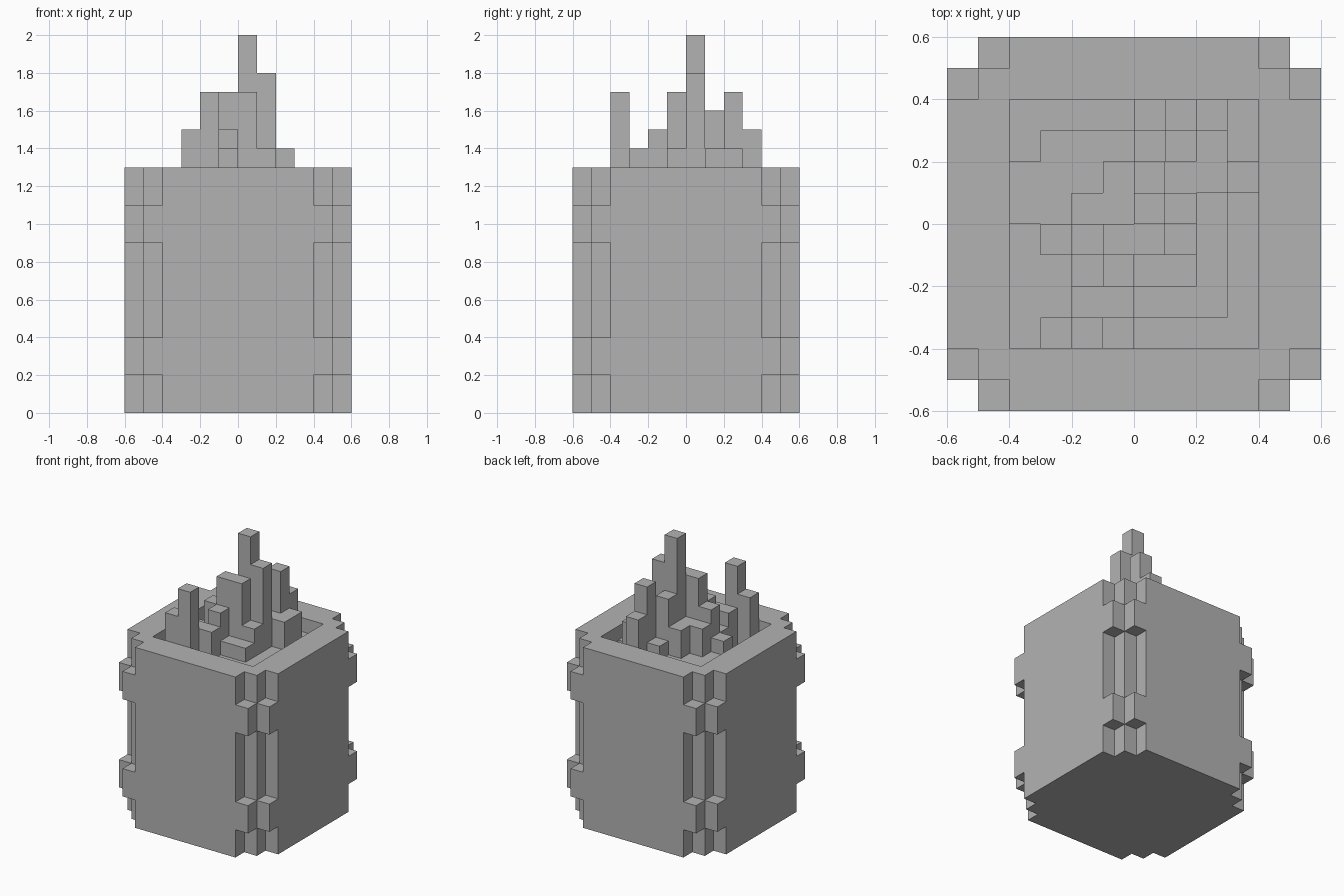
import bpy, bmesh
from mathutils import Matrix

old = bpy.data.objects.get("Cube")
if old:
    bpy.data.objects.remove(old, do_unlink=True)

stone = bpy.data.materials.new("grey stone")
stone.use_nodes = True
grey = (0.45, 0.45, 0.45, 1)
stone.diffuse_color = grey
stone.node_tree.nodes["Principled BSDF"].inputs["Base Color"].default_value = grey


def add_object(name, bm):
    mesh = bpy.data.meshes.new(name)
    bmesh.ops.recalc_face_normals(bm, faces=bm.faces)
    bm.to_mesh(mesh)
    bm.free()
    mesh.materials.append(stone)
    obj = bpy.data.objects.new(name, mesh)
    bpy.context.collection.objects.link(obj)
    return obj


def box(bm, x0, x1, y0, y1, z0, z1):
    size = Matrix.Diagonal((x1 - x0, y1 - y0, z1 - z0, 1))
    place = Matrix.Translation(((x0 + x1) / 2, (y0 + y1) / 2, (z0 + z1) / 2))
    bmesh.ops.create_cube(bm, size=1, matrix=place @ size)


RIM, FLOOR, INNER = 1.3, 1.1, 0.4

# Body: a square prism with doubly notched corners
corner = [(0.6, 0.4), (0.5, 0.4), (0.5, 0.5), (0.4, 0.5), (0.4, 0.6)]
outline = []
for turn in range(4):
    outline += corner
    corner = [(-y, x) for x, y in corner]
bm = bmesh.new()
base = bm.faces.new([bm.verts.new((x, y, 0)) for x, y in outline])
top = bmesh.ops.extrude_face_region(bm, geom=[base], use_keep_orig=True)
bmesh.ops.translate(bm, vec=(0, 0, RIM),
                    verts=[g for g in top["geom"] if isinstance(g, bmesh.types.BMVert)])
body = add_object("planter_body", bm)

# Square hollow in the top
bm = bmesh.new()
box(bm, -INNER, INNER, -INNER, INNER, FLOOR, RIM + 0.2)
cutter = add_object("hollow_cutter", bm)
cutter.hide_render = True
cutter.hide_viewport = True
cut = body.modifiers.new("hollow", 'BOOLEAN')
cut.operation = 'DIFFERENCE'
cut.solver = 'EXACT'
cut.object = cutter

# Two bands of blocks filling the corner notches
bm = bmesh.new()
for low, high in ((0.2, 0.4), (0.9, 1.1)):
    for sx in (-1, 1):
        for sy in (-1, 1):
            for cx, cy in ((0.45, 0.55), (0.55, 0.45)):
                x, y = sx * cx, sy * cy
                box(bm, x - 0.05, x + 0.05, y - 0.05, y + 0.05, low, high)
add_object("corner_blocks", bm)


# Blocks inside the hollow, in tenths: x range, y range, top height
def blocks(name, rows):
    bm = bmesh.new()
    for x0, x1, y0, y1, top in rows:
        box(bm, x0 / 10, x1 / 10, y0 / 10, y1 / 10, FLOOR, top / 10)
    add_object(name, bm)


blocks("raised_bed", [
    (-2, 3, -3, 3, 12), (-4, -2, 0, 2, 12), (-3, -2, 2, 3, 12),
    (3, 4, 1, 2, 12), (0, 1, 3, 4, 12), (2, 3, 3, 4, 12), (-1, 0, -4, -3, 12),
])
blocks("low_blocks", [
    (0, 2, -2, -1, 13), (-2, -1, -2, -1, 13), (-3, -2, -1, 0, 13),
    (0, 1, 2, 3, 13), (-2, 0, -3, -2, 14), (1, 2, -1, 0, 14),
    (2, 3, 1, 3, 14), (-2, 0, 0, 1, 14), (-1, 0, 1, 2, 14), (1, 2, 1, 2, 14),
])
blocks("tall_columns", [
    (0, 1, 0, 1, 20), (1, 2, 0, 1, 18), (-1, 1, -1, 0, 17),
    (0, 1, 1, 2, 16), (1, 2, 2, 3, 17), (1, 2, 3, 4, 15),
    (-2, -1, -4, -3, 17), (-3, -2, -4, -3, 15),
    (-2, -1, -1, 0, 15), (-1, 0, -2, -1, 15),
])
